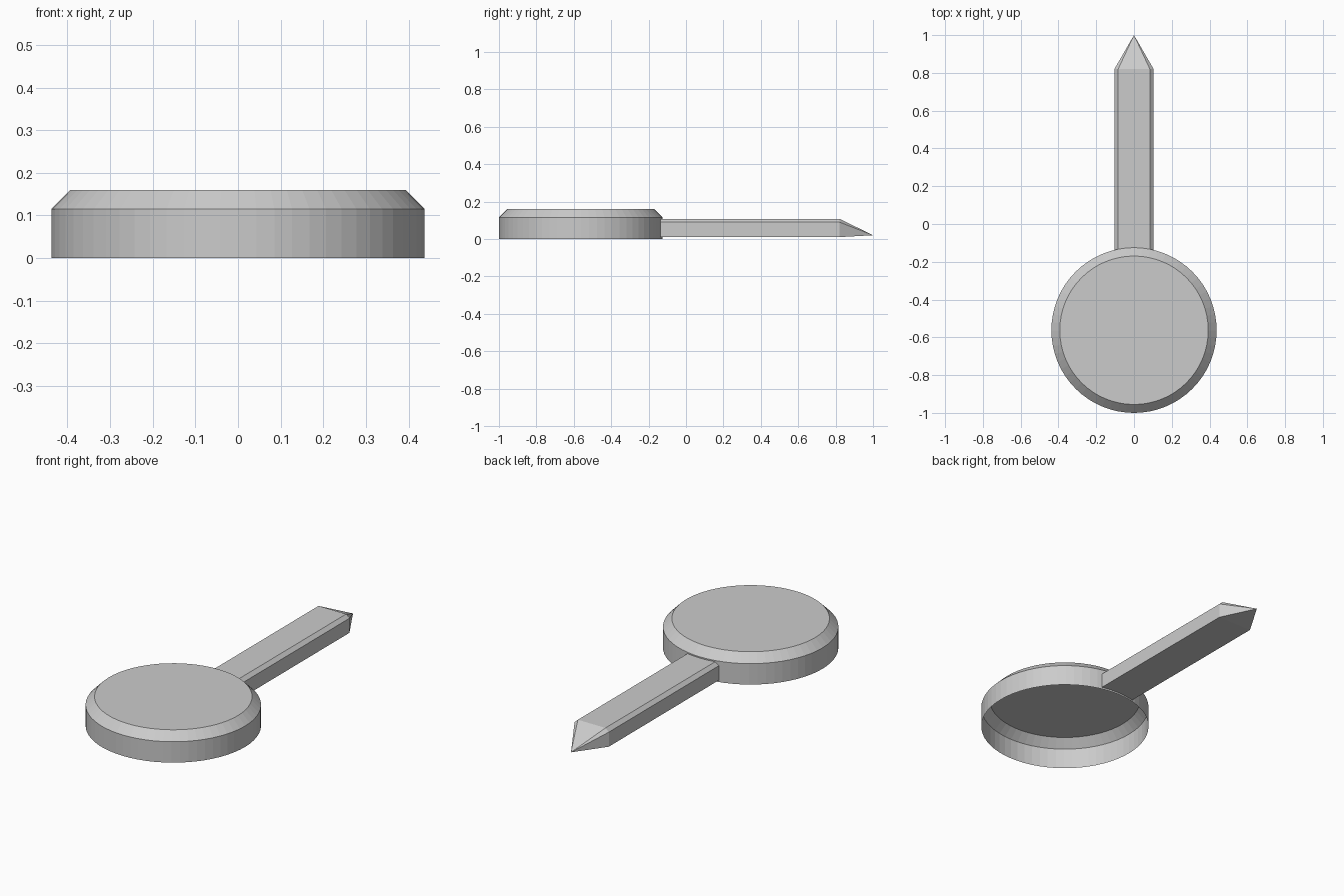
import bpy
import bmesh
from math import cos, sin, tau

cube = bpy.data.objects.get("Cube")
if cube:
    bpy.data.objects.remove(cube, do_unlink=True)

grey = bpy.data.materials.new("plain_grey")
grey.use_nodes = True
colour = (0.6, 0.6, 0.6, 1)
grey.diffuse_color = colour
grey.node_tree.nodes["Principled BSDF"].inputs["Base Color"].default_value = colour


def finish(bm, name):
    bmesh.ops.recalc_face_normals(bm, faces=bm.faces)
    mesh = bpy.data.meshes.new(name)
    bm.to_mesh(mesh)
    bm.free()
    mesh.materials.append(grey)
    obj = bpy.data.objects.new(name, mesh)
    bpy.context.collection.objects.link(obj)
    return obj


def bridge(bm, a, b):
    for i in range(len(a)):
        j = (i + 1) % len(a)
        bm.faces.new((a[i], a[j], b[j], b[i]))


# Round head: thin shell with a chamfered rim, open underneath
SIDES = 64
CENTRE_Y = -0.5625
bm = bmesh.new()
rings = []
for radius, z in ((0.4375, 0), (0.4375, 0.115), (0.393, 0.16)):
    rings.append([bm.verts.new((radius * cos(tau * i / SIDES),
                                CENTRE_Y + radius * sin(tau * i / SIDES), z))
                  for i in range(SIDES)])
bridge(bm, rings[0], rings[1])
bridge(bm, rings[1], rings[2])
bm.faces.new(rings[2])
head = finish(bm, "round_head")
# an open shell needs its outward side fixed explicitly
if head.data.polygons[-1].normal.z < 0:
    head.data.flip_normals()

# Pin: chamfered bar drawn to a single point
bm = bmesh.new()
half = [(0.104, 0.01), (0.104, 0.09), (0.084, 0.108)]
section = half + [(-x, z) for x, z in reversed(half)]
start, end = [[bm.verts.new((x, y, z)) for x, z in section] for y in (-0.137, 0.82)]
bridge(bm, start, end)
bm.faces.new(start)
tip = bm.verts.new((0, 1, 0.02))
for i in range(len(end)):
    bm.faces.new((end[i], end[(i + 1) % len(end)], tip))
finish(bm, "pointed_pin")
